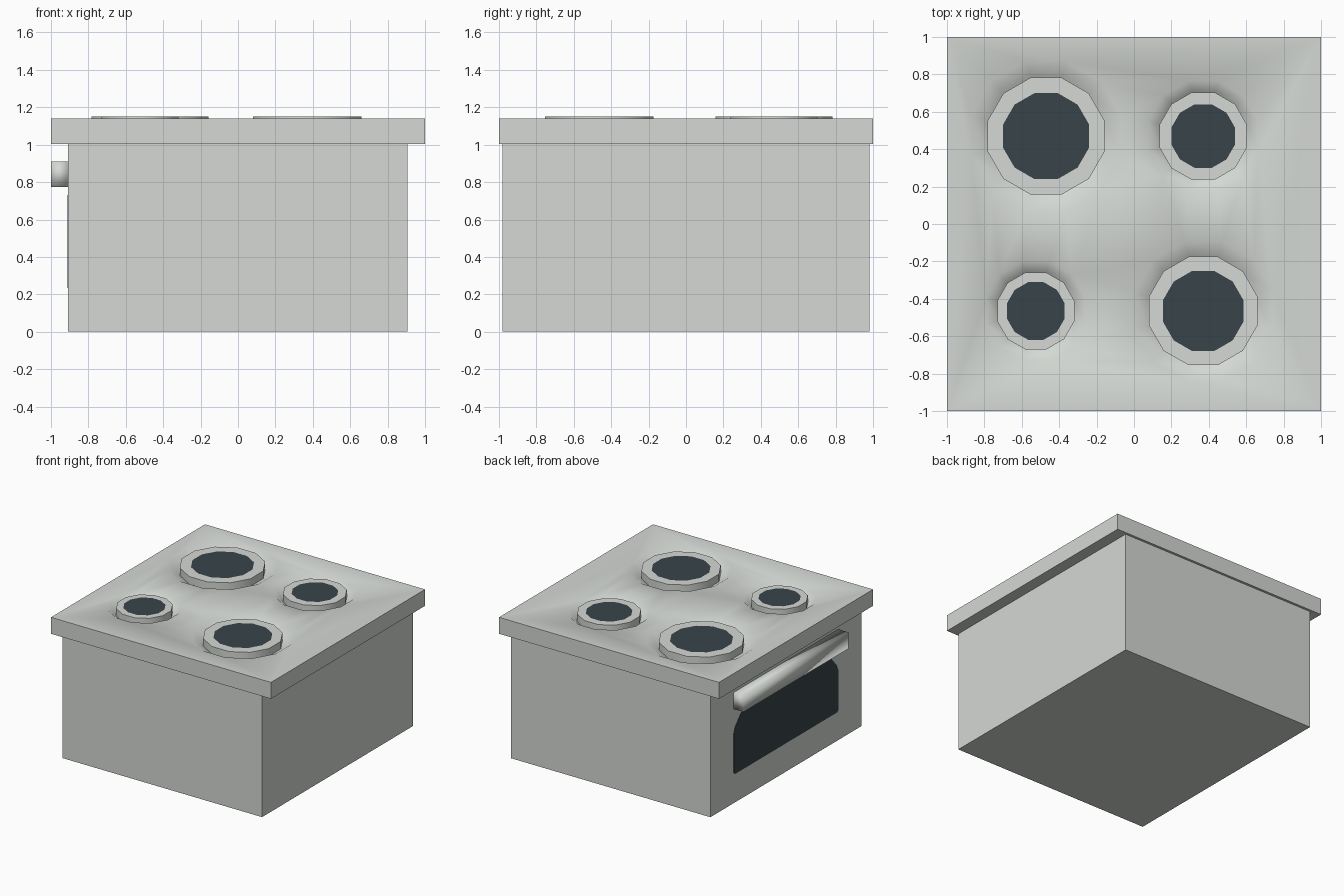
import bpy, bmesh, math

if "Cube" in bpy.data.objects:
    bpy.data.objects.remove(bpy.data.objects["Cube"])


def material(name, rgb):
    m = bpy.data.materials.new(name)
    m.diffuse_color = (*rgb, 1)
    m.use_nodes = True
    m.node_tree.nodes["Principled BSDF"].inputs["Base Color"].default_value = m.diffuse_color
    return m


ENAMEL = material("pale_grey_enamel", (0.66, 0.69, 0.655))
DARK = material("dark_slate", (0.04, 0.057, 0.066))


def finish(bm, name, mats, smooth=None):
    bmesh.ops.recalc_face_normals(bm, faces=bm.faces[:])
    me = bpy.data.meshes.new(name)
    bm.to_mesh(me)
    bm.free()
    for m in mats:
        me.materials.append(m)
    ob = bpy.data.objects.new(name, me)
    bpy.context.collection.objects.link(ob)
    if smooth:
        bpy.ops.object.select_all(action='DESELECT')
        ob.select_set(True)
        bpy.context.view_layer.objects.active = ob
        bpy.ops.object.shade_smooth_by_angle(angle=math.radians(smooth))
    return ob


def box(name, lo, hi, smooth=None):
    bm = bmesh.new()
    bmesh.ops.create_cube(bm, size=1)
    for v in bm.verts:
        v.co = [lo[i] if v.co[i] < 0 else hi[i] for i in range(3)]
    return finish(bm, name, [ENAMEL], smooth)


def ring(bm, cx, cy, apothem, z, n=12):
    """Regular polygon of vertices with flat sides facing the axes."""
    r = apothem / math.cos(math.pi / n)
    angles = [2 * math.pi * (i + 0.5) / n for i in range(n)]
    return [bm.verts.new((cx + r * math.cos(a), cy + r * math.sin(a), z)) for a in angles]


def loop_edges(bm, loop):
    return [bm.edges.new((loop[i - 1], loop[i])) for i in range(len(loop))]


def bridge(bm, a, b):
    for i in range(len(a)):
        bm.faces.new((a[i - 1], a[i], b[i], b[i - 1]))


# Oven body and door handle
box("oven_body", (-0.908, -0.98, 0), (0.905, 0.98, 1.01))
box("door_handle", (-1.0, -0.68, 0.775), (-0.905, 0.68, 0.91), smooth=180)

# Hob: slab whose top has four dished wells, each with a raised burner
BOTTOM, TOP, WELL, BURNER = 1.005, 1.14, 1.09, 1.152
# centre x, centre y, well edge, burner edge, dark plate
burners = [(-0.47, 0.47, 0.40, 0.312, 0.23),
           (0.37, 0.47, 0.293, 0.233, 0.17),
           (-0.525, -0.465, 0.264, 0.206, 0.154),
           (0.37, -0.465, 0.37, 0.29, 0.215)]
bm = bmesh.new()
upper = ring(bm, 0, 0, 1, TOP, 4)
lower = ring(bm, 0, 0, 1, BOTTOM, 4)
edges = loop_edges(bm, upper)
rims = [ring(bm, b[0], b[1], b[2], TOP) for b in burners]
for rim in rims:
    edges += loop_edges(bm, rim)
bmesh.ops.triangle_fill(bm, edges=edges, use_beauty=True, use_dissolve=False)
bridge(bm, upper, lower)
bm.faces.new(lower)
for (cx, cy, _, edge, plate), rim in zip(burners, rims):
    base = ring(bm, cx, cy, edge, WELL)
    top = ring(bm, cx, cy, edge, BURNER)
    inner = ring(bm, cx, cy, plate, BURNER)
    for a, b in ((rim, base), (base, top), (top, inner)):
        bridge(bm, a, b)
    bm.faces.new(inner).material_index = 1
finish(bm, "hob_with_burners", [ENAMEL, DARK], smooth=45)

# Oven window: thin dark plate with clipped upper corners
half = [(0.665, 0.235), (0.68, 0.25), (0.68, 0.57), (0.66, 0.62), (0.59, 0.70), (0.54, 0.73)]
outline = half + [(-y, z) for y, z in reversed(half)]
bm = bmesh.new()
outer = [bm.verts.new((-0.911, y, z)) for y, z in outline]
back = [bm.verts.new((-0.907, y, z)) for y, z in outline]
bm.faces.new(outer)
bridge(bm, outer, back)
bm.faces.new(back)
finish(bm, "oven_window", [DARK])
